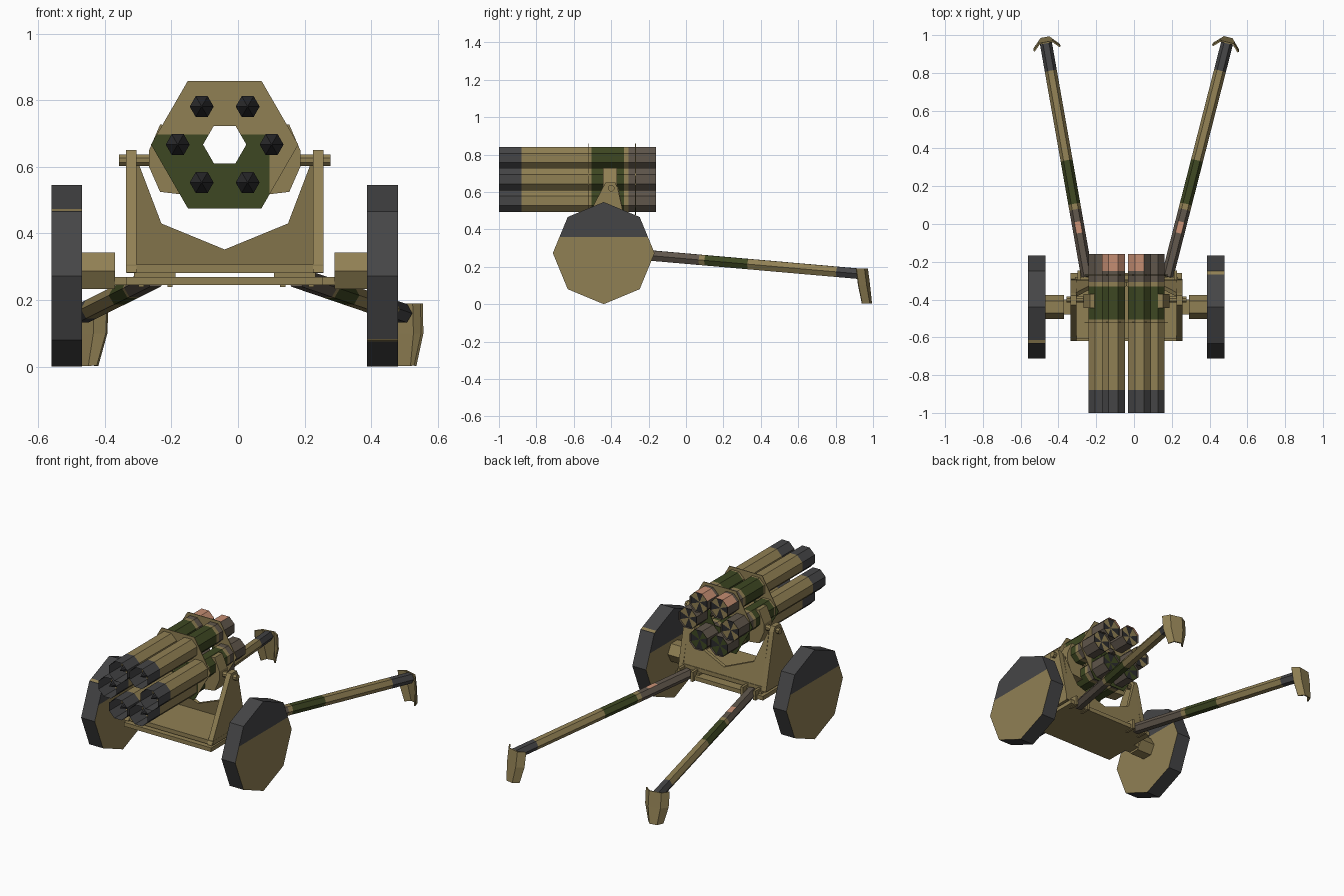
import bpy, bmesh, math
from mathutils import Vector

if "Cube" in bpy.data.objects:
    bpy.data.objects.remove(bpy.data.objects["Cube"])

CX = -0.04            # centre line of carriage
BZ = 0.667            # bore cluster height

COLORS = {"tan": (0.28, 0.215, 0.088), "dark_grey": (0.06, 0.06, 0.062), "olive_green": (0.048, 0.064, 0.016),
          "salmon": (0.56, 0.27, 0.17), "grey_brown": (0.115, 0.092, 0.07), "near_black": (0.025, 0.025, 0.027)}
NAMES = list(COLORS)
MATS = []
for n, c in COLORS.items():
    m = bpy.data.materials.new(n)
    m.diffuse_color = (*c, 1)
    m.use_nodes = True
    m.node_tree.nodes["Principled BSDF"].inputs["Base Color"].default_value = m.diffuse_color
    MATS.append(m)
TAN, DARK, GREEN, PINK, BROWN, BLACK = range(6)


def finish(name, bm, rule=TAN, recalc=True):
    """Turn a bmesh into an object; rule is a material number or a function of a face."""
    if recalc:
        bmesh.ops.recalc_face_normals(bm, faces=bm.faces)
    bm.normal_update()
    for f in bm.faces:
        f.material_index = rule(f) if callable(rule) else rule
    me = bpy.data.meshes.new(name)
    bm.to_mesh(me)
    bm.free()
    for m in MATS:
        me.materials.append(m)
    ob = bpy.data.objects.new(name, me)
    bpy.context.collection.objects.link(ob)
    return ob


def box(name, x, y, z, mat=TAN):
    bm = bmesh.new()
    bmesh.ops.create_cube(bm, size=1)
    for v in bm.verts:
        v.co = Vector((a + (b - a) * (c + 0.5) for (a, b), c in zip((x, y, z), v.co)))
    return finish(name, bm, mat)


def prism(name, pts, offset, rule=TAN):
    """Extrude a planar outline of 3D points by an offset."""
    bm = bmesh.new()
    a = [bm.verts.new(p) for p in pts]
    b = [bm.verts.new(Vector(p) + Vector(offset)) for p in pts]
    bm.faces.new(a)
    bm.faces.new(b[::-1])
    for i in range(len(a)):
        j = (i + 1) % len(a)
        bm.faces.new((a[i], b[i], b[j], a[j]))
    return finish(name, bm, rule)


def pipe(name, a, b, n, stops, phase=0.0, rule=TAN, caps=True):
    """Many-sided pipe from a to b; stops = (fraction, radius) rings."""
    a, b = Vector(a), Vector(b)
    d = (b - a).normalized()
    u = d.cross(Vector((0, 0, 1))).normalized()
    w = u.cross(d)
    bm = bmesh.new()
    rings = []
    for t, r in stops:
        ring = []
        for i in range(n):
            ang = phase + i * math.tau / n
            ring.append(bm.verts.new(a.lerp(b, t) + (u * math.cos(ang) + w * math.sin(ang)) * r))
        rings.append(ring)
    for p, q in zip(rings, rings[1:]):
        for i in range(n):
            j = (i + 1) % n
            bm.faces.new((p[i], p[j], q[j], q[i]))
    if caps:
        bm.faces.new(rings[0][::-1])
        bm.faces.new(rings[-1])
    return finish(name, bm, rule)


# wheels: octagons, dark tread, two-colour faces
for side, x0, x1 in (("left", -0.56, -0.468), ("right", 0.387, 0.48)):
    bm = bmesh.new()
    ring = [(x0, -0.44 + 0.272 * math.cos(i * math.pi / 4), 0.273 + 0.273 * math.sin(i * math.pi / 4)) for i in range(8)]
    vs = [bm.verts.new(p) for p in ring]
    f = bm.faces.new(vs)
    ext = bmesh.ops.extrude_face_region(bm, geom=[f], use_keep_orig=True)
    for v in ext["geom"]:
        if isinstance(v, bmesh.types.BMVert):
            v.co.x = x1
    for z in (0.076, 0.084, 0.36, 0.467, 0.474):
        bmesh.ops.bisect_plane(bm, geom=bm.verts[:] + bm.edges[:] + bm.faces[:],
                               plane_co=(0, 0, z), plane_no=(0, 0, 1))

    def wheel_rule(f, s=side):
        c = f.calc_center_median()
        if abs(f.normal.x) > 0.5:
            return TAN if c.z < 0.36 else DARK
        low, high, front = 0.076 < c.z < 0.084, 0.467 < c.z < 0.474, c.y < -0.44
        if s == "left":
            return TAN if high and front else DARK
        return TAN if (low and front) or (high and not front) else DARK
    finish(side + "_wheel", bm, wheel_rule)

# hubs and axle
pipe("left_hub", (-0.47, -0.44, 0.288), (-0.37, -0.44, 0.288), 6, [(0, 0.063), (1, 0.063)])
pipe("right_hub", (0.29, -0.44, 0.288), (0.39, -0.44, 0.288), 6, [(0, 0.063), (1, 0.063)])
box("axle_bar", (-0.37, 0.29), (-0.48, -0.40), (0.245, 0.27))

# carriage base and mount floor
box("base_plate", (-0.336, 0.253), (-0.62, -0.26), (0.245, 0.27))
box("mount_floor", (-0.335, 0.257), (-0.61, -0.295), (0.282, 0.307))

# mount side arms, rear plate with V cut, trunnions, cradle cheeks
arm = [(-0.62, 0.283), (-0.29, 0.283), (-0.365, 0.62), (-0.378, 0.65), (-0.43, 0.65), (-0.447, 0.62)]
cheek = [(0.11, 0.72), (0.194, 0.727), (0.227, 0.65), (0.227, 0.60), (0.194, 0.525), (0.11, 0.515)]
for side, s in (("left", -1), ("right", 1)):
    prism(side + "_mount_arm", [(CX + s * 0.265, y, z) for y, z in arm], (s * 0.031, 0, 0))
    prism(side + "_cradle_cheek", [(CX + s * x, -0.445, z) for x, z in cheek], (0, 0.075, 0))
    pipe(side + "_trunnion", (CX + s * 0.20, -0.40, 0.62), (CX + s * 0.317, -0.40, 0.62), 8,
         [(0, 0.018), (1, 0.018)], math.pi / 8)
    box(side + "_mount_pad", (CX + s * 0.21 - 0.062, CX + s * 0.21 + 0.062), (-0.56, -0.28), (0.27, 0.284))
vcut = [(-0.266, 0.305), (0.266, 0.305), (0.266, 0.63), (0.19, 0.43), (0, 0.352), (-0.19, 0.43), (-0.266, 0.63)]
prism("mount_rear_plate", [(CX + x, -0.32 - (z - 0.305) * 0.2, z) for x, z in vcut], (0, 0.022, 0))

# hexagonal tube clamps, thin with a hexagonal hole and a painted patch
for name, y in (("front_clamp", -0.52), ("rear_clamp", -0.27)):
    bm = bmesh.new()
    o, h = [[bm.verts.new((CX + r * math.cos(i * math.pi / 3), y, BZ + r * math.sin(i * math.pi / 3)))
             for i in range(6)] for r in (0.221, 0.065)]
    for i in range(6):
        j = (i + 1) % 6
        bm.faces.new((o[i], o[j], h[j], h[i]))
    for co, no in (((0, 0, 0.697), (0, 0, 1)), ((0.095, 0, 0), (1, 0, 0))):
        bmesh.ops.bisect_plane(bm, geom=bm.verts[:] + bm.edges[:] + bm.faces[:], plane_co=co, plane_no=no)
    ob = finish(name, bm, lambda f: GREEN if f.calc_center_median().z < 0.697
                and f.calc_center_median().x < 0.095 else TAN)
    sol = ob.modifiers.new("thickness", "SOLIDIFY")
    sol.thickness, sol.offset = 0.004, 0


# launch tubes: open octagons with painted bands, rockets inside
def tube_rule(px, pz):
    def rule(f):
        c = f.calc_center_median()
        if c.y < -0.88:
            return DARK
        if c.y < -0.505 or -0.332 < c.y < -0.308:
            return TAN
        if c.y < -0.332:
            return GREEN
        dx, dz = c.x - px, c.z - pz
        if c.y > -0.25 and pz > 0.7:
            if px < CX and dz > 0.02 or px > CX and dz > 0.02 and dx < 0.02:
                return PINK
        return BROWN
    return rule


cuts = [-1, -0.88, -0.505, -0.332, -0.308, -0.25, -0.16]
spots = [(-0.141, 0), (0.141, 0), (-0.069, 0.114), (0.069, 0.114), (-0.069, -0.114), (0.069, -0.114)]
for k, (dx, dz) in enumerate(spots):
    px, pz = CX + dx, BZ + dz
    pipe(f"launch_tube_{k + 1}", (px, -1, pz), (px, -0.16, pz), 8,
         [((y + 1) / 0.84, 0.065) for y in cuts], math.pi / 8, tube_rule(px, pz), caps=False)
    # rocket with pointed nose
    pipe(f"rocket_{k + 1}", (px, -0.98, pz), (px, -0.30, pz), 6,
         [(0, 0.002), (0.12, 0.036), (1, 0.036)], 0, BLACK)
    # rear closure with dark openings between cross spokes
    bm = bmesh.new()
    c = bm.verts.new((px, -0.172, pz))
    rim = [bm.verts.new((px + 0.064 * math.cos((i + 0.5) * math.pi / 4), -0.172,
                         pz + 0.064 * math.sin((i + 0.5) * math.pi / 4))) for i in range(8)]
    for i in range(8):
        bm.faces.new((c, rim[i], rim[(i + 1) % 8]))
    base = GREEN if pz < 0.6 else TAN
    finish(f"tube_closure_{k + 1}", bm,
           lambda f, px=px, pz=pz, b=base: b if abs(abs(f.calc_center_median().x - px)
                                                   - abs(f.calc_center_median().z - pz)) < 0.012 else BLACK)


# split trails with painted bands, hinge lugs and ground spades
def trail_rule(f):
    c = f.calc_center_median()
    if c.y > 0.81:
        return DARK
    if 0.105 < c.y < 0.335:
        return GREEN
    if c.y > 0.075:
        return TAN
    return PINK if -0.05 < c.y < 0.01 and f.normal.z > 0.8 else BROWN


tcuts = [-0.28, -0.05, 0.01, 0.075, 0.105, 0.335, 0.81, 0.955]
for side, xa, xb in (("left", -0.248, -0.466), ("right", 0.176, 0.492)):
    pipe(side + "_trail", (xa, -0.28, 0.268), (xb, 0.955, 0.16), 6,
         [((y + 0.28) / 1.235, 0.032) for y in tcuts], 0, trail_rule)
    for i, d in enumerate((-0.05, 0.036)):
        box(f"{side}_hinge_lug_{i + 1}", (xa + d, xa + d + 0.016), (-0.31, -0.245), (0.24, 0.298))
    # spade: plate bent in three, tapering to the ground
    ang = math.atan2(xa - xb, 1.235)
    bm = bmesh.new()
    rows = []
    for z, k, y in ((0.19, 1, 0.0), (0.10, 0.98, 0.012), (0.003, 0.62, 0.026)):
        row = []
        for u in (-0.07, -0.036, 0.036, 0.07):
            lx, ly = u * k, y - (0.034 if abs(u) > 0.05 else 0)
            row.append(bm.verts.new((xb + lx * math.cos(ang) - ly * math.sin(ang),
                                     0.96 + lx * math.sin(ang) + ly * math.cos(ang), z)))
        rows.append(row)
    for p, q in zip(rows, rows[1:]):
        for i in range(3):
            bm.faces.new((p[i], p[i + 1], q[i + 1], q[i]))
    ob = finish(side + "_ground_spade", bm)
    sol = ob.modifiers.new("thickness", "SOLIDIFY")
    sol.thickness, sol.offset = 0.008, 0
